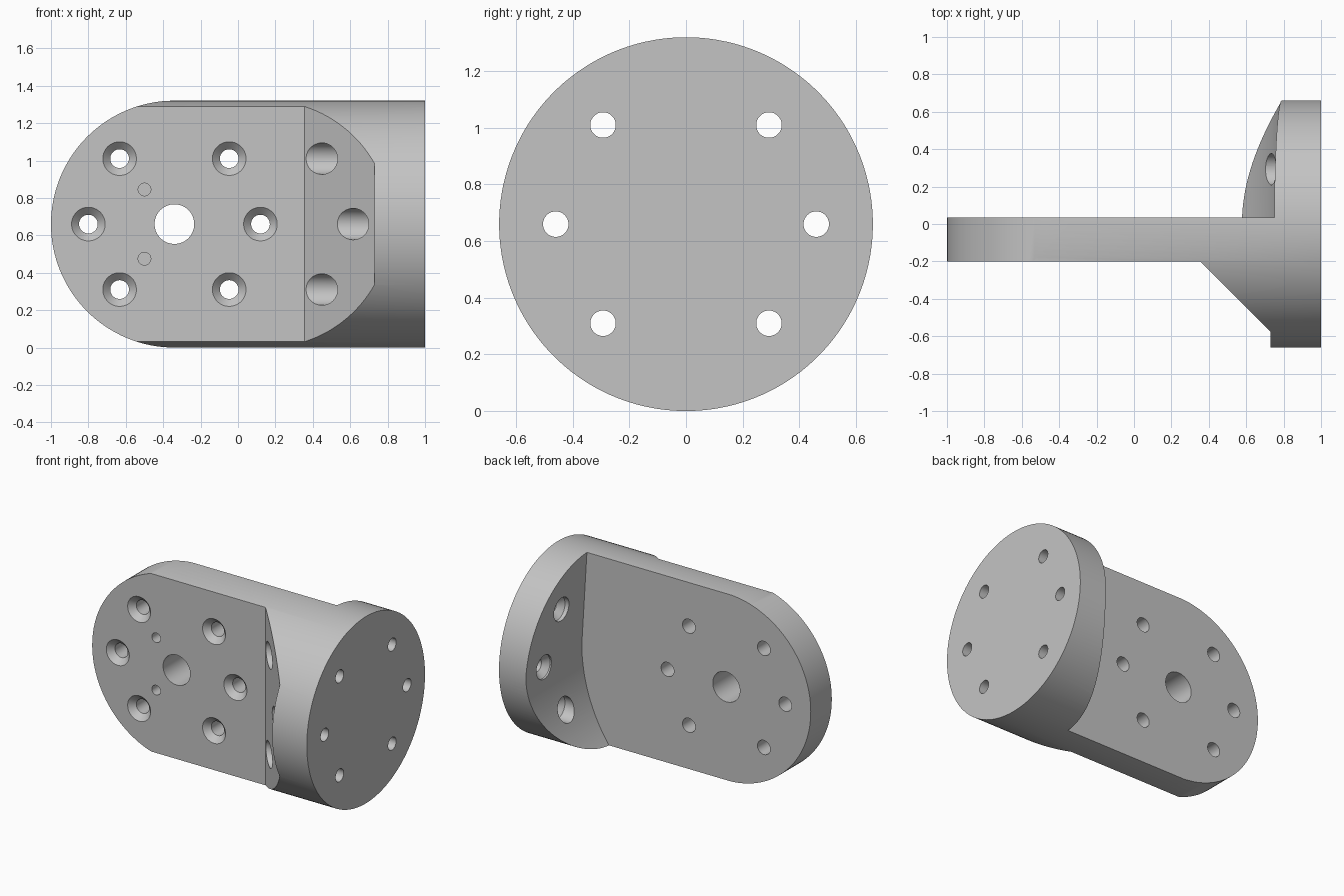
import bpy, bmesh, math
from mathutils import Vector

if "Cube" in bpy.data.objects:
    bpy.data.objects.remove(bpy.data.objects["Cube"])

R = 0.66            # body radius and height of its axis
PIVOT = -0.34       # x of the plate's round end centre
SEG = 128

grey = bpy.data.materials.new("plain grey")
grey.diffuse_color = (0.55, 0.55, 0.55, 1)
grey.use_nodes = True
grey.node_tree.nodes["Principled BSDF"].inputs["Base Color"].default_value = grey.diffuse_color


def finish(name, bm):
    bmesh.ops.recalc_face_normals(bm, faces=bm.faces)
    mesh = bpy.data.meshes.new(name)
    bm.to_mesh(mesh)
    bm.free()
    mesh.materials.append(grey)
    ob = bpy.data.objects.new(name, mesh)
    bpy.context.collection.objects.link(ob)
    return ob


def prism(name, outline, to_3d, start, end):
    """Extrude a 2D outline; to_3d places (u, v, depth) in space."""
    bm = bmesh.new()
    a = [bm.verts.new(to_3d(u, v, start)) for u, v in outline]
    b = [bm.verts.new(to_3d(u, v, end)) for u, v in outline]
    bm.faces.new(a)
    bm.faces.new(b)
    n = len(a)
    for i in range(n):
        j = (i + 1) % n
        bm.faces.new((a[i], a[j], b[j], b[i]))
    return finish(name, bm)


def turned(name, profile, axis, centre, seg=48):
    """Solid of revolution from (position, radius) pairs along x or y."""
    bm = bmesh.new()
    rings = []
    for p, r in profile:
        ring = []
        for i in range(seg):
            t = 2 * math.pi * (i + 0.5) / seg
            c, s = r * math.cos(t), r * math.sin(t)
            co = (p, c, s) if axis == "x" else (c, p, s)
            ring.append(bm.verts.new(Vector(co) + Vector(centre)))
        rings.append(ring)
    for a, b in zip(rings, rings[1:]):
        for i in range(seg):
            j = (i + 1) % seg
            bm.faces.new((a[i], a[j], b[j], b[i]))
    bm.faces.new(rings[0])
    bm.faces.new(rings[-1])
    return finish(name, bm)


# Round bar that everything is cut from
bracket = turned("angle_bracket", [(-1.05, R), (1, R)], "x", (0, 0, R), SEG)


def cut(tool, operation="DIFFERENCE"):
    mod = bracket.modifiers.new(tool.name, "BOOLEAN")
    mod.operation = operation
    mod.solver = "EXACT"
    mod.object = tool
    bpy.context.view_layer.objects.active = bracket
    bpy.ops.object.modifier_apply(modifier=mod.name)
    bpy.data.objects.remove(tool)


def side(u, v, d):
    return (u, d, v)


def plan(u, v, d):
    return (u, v, d)


# Rounded end of the plate
outline = [(PIVOT - R * math.sin(math.pi * i / 64),
            R - 1.0001 * R * math.cos(math.pi * i / 64)) for i in range(65)]
outline += [(PIVOT, 2), (1.5, 2), (1.5, -1), (PIVOT, -1)]
cut(prism("round_end", outline, side, -1, 1), "INTERSECT")

# Flat front of the plate, with the 45 degree gusset and the flange step
cut(prism("front_space", [(-1.3, -0.2), (0.355, -0.2), (0.73, -0.575),
                          (0.73, -0.9), (-1.3, -0.9)], plan, -0.3, 1.6))

# Space behind the plate: swept arc below, slightly leaning flat above
swing = 1.13
outline = []
for i in range(33):
    a = -0.785 * (1 - i / 32)
    outline.append((PIVOT + swing * math.cos(a), R + swing * math.sin(a)))
outline += [(0.738, 1.52), (-1.3, 1.52), (-1.3, R - swing * math.sin(0.785))]
cut(prism("back_space", outline, side, 0.035, 0.9))

# Six countersunk plate holes and six counterbored flange holes
for k in range(6):
    t = k * math.pi / 3
    cx, cz = PIVOT + 0.46 * math.cos(t), R + 0.405 * math.sin(t)
    cx = PIVOT + (0.46 if k == 0 else -0.46 if k == 3
                  else math.copysign(0.293, math.cos(t)))
    dz = 0.35 * (0 if k in (0, 3) else math.copysign(1, math.sin(t)))
    cut(turned("plate_hole", [(-0.25, 0.14), (-0.16, 0.05), (0.1, 0.05)],
               "y", (cx, 0, R + dz)))
    cut(turned("flange_hole", [(0.25, 0.084), (0.8, 0.084), (0.84, 0.045),
                               (1.1, 0.045)], "x", (0, cx - PIVOT, R + dz)))

# Centre bore and two blind pin holes
cut(turned("centre_bore", [(-0.4, 0.106), (0.2, 0.106)], "y", (PIVOT, 0, R), 64))
for dz in (-0.185, 0.185):
    cut(turned("pin_hole", [(-0.3, 0.034), (-0.08, 0.034)], "y", (-0.5, 0, R + dz), 32))

bracket.select_set(True)
bpy.context.view_layer.objects.active = bracket
bpy.ops.object.shade_smooth_by_angle(angle=math.radians(25))
